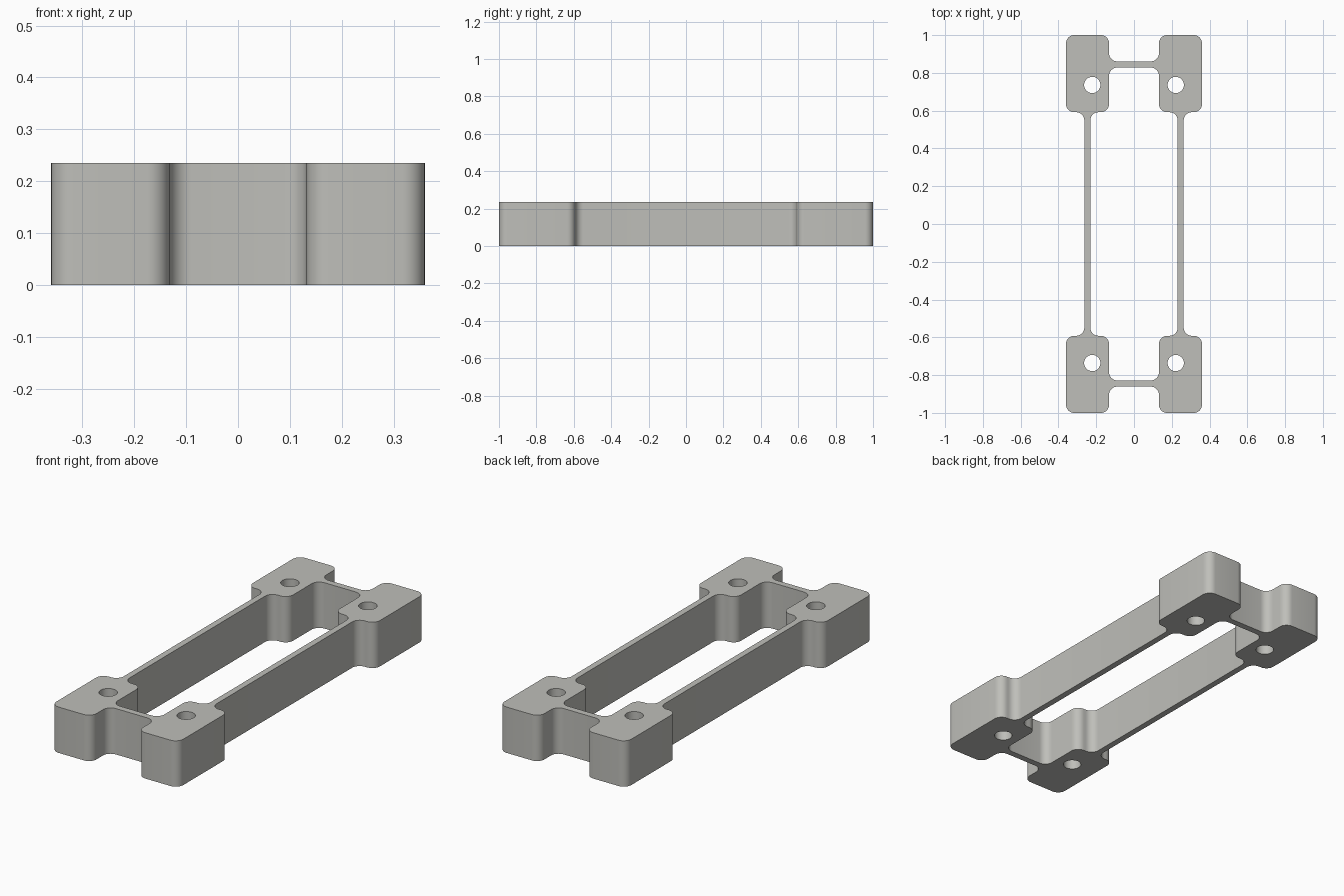
import bpy, bmesh, math
from mathutils import Vector

if "Cube" in bpy.data.objects:
    bpy.data.objects.remove(bpy.data.objects["Cube"])

HEIGHT = 0.235
RADIUS = 0.043
STEPS = 8

grey = bpy.data.materials.new("warm_grey")
grey.diffuse_color = (0.52, 0.52, 0.49, 1)
grey.use_nodes = True
grey.node_tree.nodes["Principled BSDF"].inputs["Base Color"].default_value = grey.diffuse_color


def mirrored(quarter):
    """Closed loop from the corners of one quadrant, listed counter-clockwise."""
    flip = quarter[::-1]
    return (quarter + [(-x, y) for x, y in flip]
            + [(-x, -y) for x, y in quarter] + [(x, -y) for x, y in flip])


def rounded(corners, r):
    """Replace each right-angled corner by a quarter arc."""
    pts = []
    for i, c in enumerate(corners):
        c = Vector(c)
        a = (Vector(corners[i - 1]) - c).normalized() * r
        b = (Vector(corners[(i + 1) % len(corners)]) - c).normalized() * r
        for k in range(STEPS + 1):
            t = math.pi / 2 * k / STEPS
            pts.append(c + a * (1 - math.sin(t)) + b * (1 - math.cos(t)))
    return pts


def circle(cx, cy, r, n=40):
    return [(cx + r * math.cos(2 * math.pi * k / n),
             cy + r * math.sin(2 * math.pi * k / n)) for k in range(n)]


# Plan outline: four corner blocks joined by thin side rails and end webs
outer = mirrored([(0.263, 0.592), (0.36, 0.592), (0.36, 1.0), (0.132, 1.0), (0.132, 0.861)])
inner = mirrored([(0.231, 0.592), (0.132, 0.592), (0.132, 0.828)])
loops = [rounded(outer, RADIUS), rounded(inner, RADIUS)]

# Bolt holes through the blocks
loops += [circle(sx * 0.221, sy * 0.736, 0.043) for sx in (-1, 1) for sy in (-1, 1)]

# Filled curve extruded to the frame height
curve = bpy.data.curves.new("frame_profile", 'CURVE')
curve.dimensions = '2D'
curve.fill_mode = 'BOTH'
curve.extrude = HEIGHT / 2
for loop in loops:
    spline = curve.splines.new('POLY')
    spline.points.add(len(loop) - 1)
    for p, (x, y) in zip(spline.points, loop):
        p.co = (x, y, 0, 1)
    spline.use_cyclic_u = True
profile = bpy.data.objects.new("frame_profile", curve)
bpy.context.collection.objects.link(profile)
mesh = bpy.data.meshes.new_from_object(
    profile.evaluated_get(bpy.context.evaluated_depsgraph_get()))
bpy.data.objects.remove(profile)

# Weld caps to walls and stand the frame on the ground
bm = bmesh.new()
bm.from_mesh(mesh)
bmesh.ops.remove_doubles(bm, verts=bm.verts, dist=1e-5)
bmesh.ops.translate(bm, verts=bm.verts, vec=(0, 0, HEIGHT / 2))
bmesh.ops.recalc_face_normals(bm, faces=bm.faces)
bm.to_mesh(mesh)
bm.free()

mesh.materials.clear()
mesh.materials.append(grey)
frame = bpy.data.objects.new("spacer_frame", mesh)
bpy.context.collection.objects.link(frame)
bpy.context.view_layer.objects.active = frame
frame.select_set(True)
bpy.ops.object.shade_smooth_by_angle(angle=math.radians(30))
